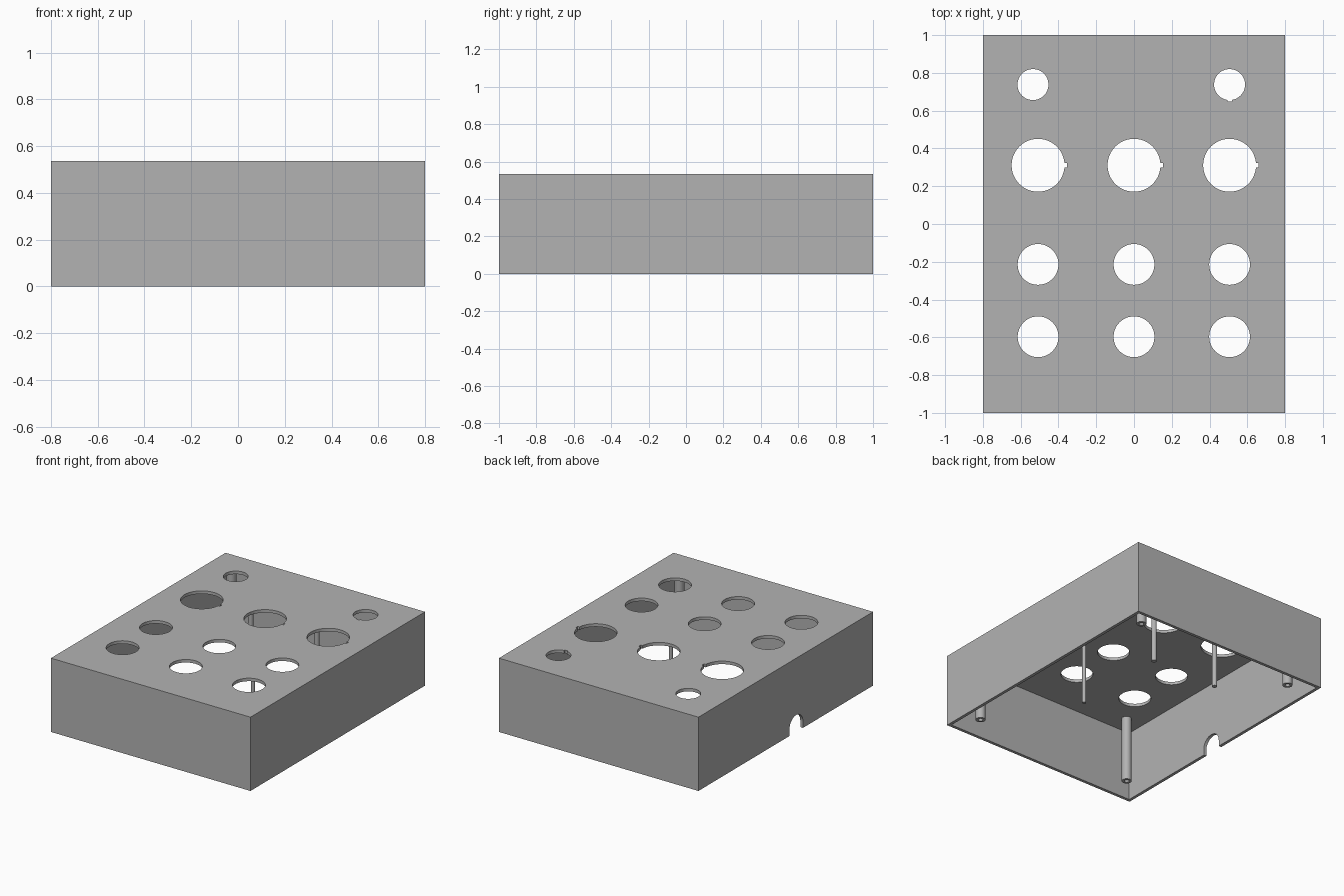
import bpy, bmesh, math
from mathutils import Matrix

if "Cube" in bpy.data.objects:
    bpy.data.objects.remove(bpy.data.objects["Cube"])

W, D, H, T = 0.80, 1.00, 0.535, 0.022   # half width, half depth, height, wall

grey = bpy.data.materials.new("plain_grey")
grey.diffuse_color = (0.45, 0.45, 0.45, 1)
grey.use_nodes = True
grey.node_tree.nodes["Principled BSDF"].inputs["Base Color"].default_value = grey.diffuse_color


def make(name, bm):
    mesh = bpy.data.meshes.new(name)
    bm.to_mesh(mesh)
    bm.free()
    mesh.materials.append(grey)
    ob = bpy.data.objects.new(name, mesh)
    bpy.context.collection.objects.link(ob)
    return ob


def box(name, lo, hi):
    bm = bmesh.new()
    size = [b - a for a, b in zip(lo, hi)]
    mid = [(a + b) / 2 for a, b in zip(lo, hi)]
    bmesh.ops.create_cube(bm, size=1, matrix=Matrix.Translation(mid) @ Matrix.Diagonal((*size, 1)))
    return make(name, bm)


def cylinder(name, centre, r, length, axis="Z", n=48):
    bm = bmesh.new()
    m = Matrix.Translation(centre)
    if axis == "X":
        m = m @ Matrix.Rotation(math.pi / 2, 4, "Y")
    bmesh.ops.create_cone(bm, cap_ends=True, segments=n, radius1=r, radius2=r, depth=length, matrix=m)
    return make(name, bm)


def smooth(ob):
    bpy.ops.object.select_all(action="DESELECT")
    ob.select_set(True)
    bpy.context.view_layer.objects.active = ob
    bpy.ops.object.shade_smooth_by_angle(angle=math.radians(30))


def cut(ob, cutters):
    """Subtract each cutter, bake the result and delete the cutters."""
    for c in cutters:
        c.hide_render = True
        mod = ob.modifiers.new("cut", "BOOLEAN")
        mod.operation, mod.solver, mod.object = "DIFFERENCE", "EXACT", c
    deps = bpy.context.evaluated_depsgraph_get()
    mesh = bpy.data.meshes.new_from_object(ob.evaluated_get(deps))
    ob.modifiers.clear()
    ob.data = mesh
    for c in cutters:
        bpy.data.objects.remove(c)


# enclosure shell, open underneath
shell = box("enclosure_shell", (-W, -D, 0), (W, D, H))
cutters = [box("cavity", (-W + T, -D + T, -0.1), (W - T, D - T, H - T))]

# control holes in the top
cols = (-0.508, 0, 0.506)
holes = [(x, y, 0.108) for x in cols for y in (-0.597, -0.214)]
holes += [(x, 0.311, 0.14) for x in cols]
holes += [(-0.535, 0.738, 0.082), (0.506, 0.738, 0.082)]
for x, y, r in holes:
    cutters.append(cylinder("hole", (x, y, H), r, 0.2))

# small locating slots beside the large holes and one small hole
for x in cols:
    cutters.append(box("slot", (x + 0.12, 0.299, H - 0.1), (x + 0.153, 0.323, H + 0.1)))
cutters.append(box("slot", (0.494, 0.648, H - 0.1), (0.518, 0.68, H + 0.1)))

# arched cable notch in the left wall
cy, cz, cr = -0.12, 0.045, 0.078
cutters.append(cylinder("notch_arch", (-W, cy, cz), cr, 0.2, "X"))
cutters.append(box("notch_base", (-W - 0.1, cy - cr, -0.1), (-W + 0.1, cy + cr, cz)))
cut(shell, cutters)
smooth(shell)

# hollow screw posts in the corners
z0, top = 0.03, H - T + 0.002
for sx in (-1, 1):
    for sy in (-1, 1):
        x, y = 0.64 * sx, 0.84 * sy
        post = cylinder("screw_post", (x, y, (z0 + top) / 2), 0.033, top - z0, n=32)
        cut(post, [cylinder("bore", (x, y, z0 + 0.2), 0.016, 0.5, n=24)])
        smooth(post)

# slim circuit-board support rods
z0 = 0.02
for x, y, r in ((0.265, -0.205, 0.013), (0.265, 0.525, 0.018), (-0.265, 0.525, 0.018)):
    smooth(cylinder("support_rod", (x, y, (z0 + top) / 2), r, top - z0, n=24))
